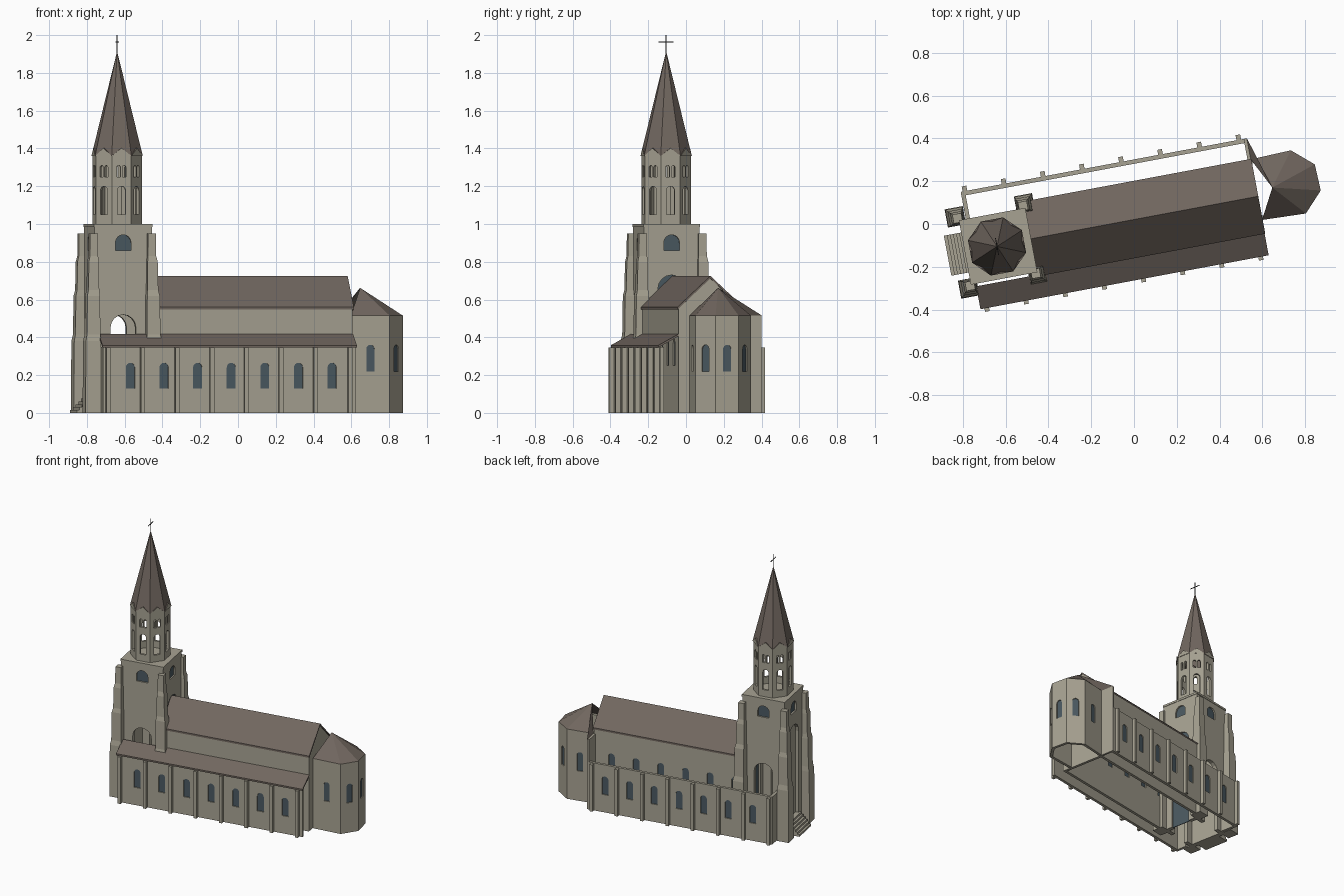
import bpy, bmesh, math
from mathutils import Vector

if "Cube" in bpy.data.objects:
    bpy.data.objects.remove(bpy.data.objects["Cube"])

def material(name, rgb):
    m = bpy.data.materials.new(name)
    m.diffuse_color = (*rgb, 1)
    m.use_nodes = True
    m.node_tree.nodes["Principled BSDF"].inputs["Base Color"].default_value = m.diffuse_color
    return m

STONE = material("stone", (0.39, 0.365, 0.29))
ROOF = material("roof_slate", (0.165, 0.135, 0.115))
GLASS = material("window_glass", (0.07, 0.10, 0.12))
IRON = material("iron", (0.03, 0.03, 0.03))

# All parts share one rotated frame: origin under the spire, +x along the nave
def build(name, verts, faces, mat):
    me = bpy.data.meshes.new(name)
    me.from_pydata([tuple(v) for v in verts], [], faces)
    bm = bmesh.new()
    bm.from_mesh(me)
    bmesh.ops.recalc_face_normals(bm, faces=bm.faces)
    bm.to_mesh(me)
    bm.free()
    if mat:
        me.materials.append(mat)
    ob = bpy.data.objects.new(name, me)
    ob.location = (-0.64, -0.105, 0)
    ob.rotation_euler = (0, 0, math.radians(10.6))
    bpy.context.collection.objects.link(ob)
    return ob

def loft(rings):
    n = len(rings[0])
    verts = [v for r in rings for v in r]
    faces = [tuple(range(n))[::-1], tuple(range(len(verts) - n, len(verts)))]
    for k in range(len(rings) - 1):
        for i in range(n):
            j = (i + 1) % n
            faces.append((k * n + i, k * n + j, k * n + n + j, k * n + n + i))
    return verts, faces

def box(name, x0, x1, y0, y1, z0, z1, mat=STONE):
    ring = lambda z: [(x0, y0, z), (x1, y0, z), (x1, y1, z), (x0, y1, z)]
    return build(name, *loft([ring(z0), ring(z1)]), mat)

def slab(name, pts, t, mat=ROOF):
    return build(name, *loft([[(x, y, z - t) for x, y, z in pts], pts]), mat)

# Arch-headed prism in a wall that runs from a to b, its inside on the left
def arch(a, b, s, w, z0, z1, t0, t1):
    a, b = Vector(a), Vector(b)
    d = (b - a).normalized()
    n = Vector((-d.y, d.x))
    r = w / 2
    prof = [(-r, z0), (r, z0)]
    prof += [(r * math.cos(i * math.pi / 8), z1 - r + r * math.sin(i * math.pi / 8)) for i in range(9)]
    at = lambda p, t: (*(a + d * (s + p[0]) + n * t), p[1])
    return loft([[at(p, t0) for p in prof], [at(p, t1) for p in prof]])

# Straight wall with arched openings: (distance, width, bottom, top, glazed, depth)
def wall(name, a, b, h, t=0.02, openings=(), z0=0.0):
    va, vb = Vector(a), Vector(b)
    d = (vb - va).normalized()
    n = Vector((-d.y, d.x)) * t
    ring = lambda z: [(*p, z) for p in (va, vb, vb + n, va + n)]
    ob = build(name, *loft([ring(z0), ring(h)]), STONE)
    if not openings:
        return ob
    cv, cf = [], []
    for i, (s, w, lo, hi, glazed, depth) in enumerate(openings):
        v, f = arch(a, b, s, w, lo, hi, -0.02, depth or t + 0.02)
        cf += [tuple(k + len(cv) for k in q) for q in f]
        cv += v
        if glazed:
            build(name + "_pane_%d" % i, *arch(a, b, s, w, max(lo, z0), hi, t * 0.35, t * 0.35 + 0.005), GLASS)
    cut = build("cutter", cv, cf, None)
    mod = ob.modifiers.new("openings", 'BOOLEAN')
    mod.operation, mod.solver, mod.object = 'DIFFERENCE', 'EXACT', cut
    bpy.context.view_layer.update()
    me = bpy.data.meshes.new_from_object(ob.evaluated_get(bpy.context.evaluated_depsgraph_get()))
    ob.modifiers.clear()
    ob.data = me
    bpy.data.objects.remove(cut)
    return ob

# Aisles: walls, end walls, buttresses and the one lean-to roof
WIN = [0.022 + 0.181 * i for i in range(7)]
wall("front_aisle_wall", (-0.125, -0.264), (1.235, -0.264), 0.35, 0.02,
     [(u + 0.125, 0.048, 0.13, 0.265, True, 0) for u in WIN])
wall("back_aisle_wall", (1.24, 0.282), (-0.12, 0.282), 0.35, 0.02,
     [(1.24 - u, 0.048, 0.13, 0.265, True, 0) for u in WIN])
wall("front_aisle_end", (-0.125, -0.17), (-0.125, -0.264), 0.35)
wall("back_aisle_end", (-0.12, 0.282), (-0.12, 0.15), 0.35)
for i in range(8):
    u = -0.1 + 0.186 * i
    box("front_buttress_%d" % i, u - 0.011, u + 0.011, -0.29, -0.26, 0, 0.345)
    box("back_buttress_%d" % i, u - 0.011, u + 0.011, 0.28, 0.306, 0, 0.345)
slab("aisle_roof", [(-0.13, -0.274, 0.358), (1.24, -0.274, 0.358), (1.24, -0.165, 0.418), (-0.13, -0.165, 0.418)], 0.012)

# Nave: clerestory walls, east gable and pitched roof
wall("nave_front_wall", (0.15, -0.165), (1.235, -0.165), 0.555, 0.02,
     [(u - 0.15, 0.048, 0.25, 0.39, True, 0) for u in WIN[1:]])
wall("nave_back_wall", (1.235, 0.177), (0.15, 0.177), 0.555, 0.02,
     [(1.235 - u, 0.048, 0.25, 0.39, True, 0) for u in WIN[1:]])
gable = [(-0.165, 0), (0.177, 0), (0.177, 0.552), (0.006, 0.712), (-0.165, 0.552)]
build("nave_gable", *loft([[(u, y, z) for y, z in gable] for u in (1.218, 1.238)]), STONE)
for side, v in (("front", -0.172), ("back", 0.184)):
    slab("nave_roof_" + side, [(0.13, v, 0.56), (1.243, v, 0.56), (1.243, 0.006, 0.725), (0.13, 0.006, 0.725)], 0.013)

# Apse: polygonal walls, with a taller stub beside the nave, and a faceted roof
APSE = [(1.24, -0.106), (1.447, -0.114), (1.535, -0.021), (1.53, 0.104), (1.432, 0.189), (1.24, 0.182)]
for i in range(5):
    a, b = APSE[i], APSE[i + 1]
    wall("apse_wall_%d" % i, a, b, 0.515, 0.02,
         [((Vector(b) - Vector(a)).length / 2, 0.044, 0.22, 0.36, True, 0)])
wall("apse_stub", (1.24, 0.18), (1.24, 0.282), 0.515, 0.015)
eave = [(x, y, 0.515) for x, y in APSE + [(1.24, 0.284)]]
build("apse_roof", eave + [(1.315, 0.034, 0.662)], [(i, i + 1, 7) for i in range(6)], ROOF)

# Tower: four walls with portals, belfry windows and a flat top
X0, X1, Y = -0.15, 0.16, 0.15
bell = (0.155, 0.085, 0.86, 0.943, True, 0)
passage = (0.155, 0.137, -0.02, 0.52, False, 0)
wall("tower_front", (X0, -Y), (X1, -Y), 0.995, 0.03, [bell, passage])
wall("tower_back", (X1, Y), (X0, Y), 0.995, 0.03, [bell, passage])
bell = (0.15, 0.085, 0.86, 0.943, True, 0)
wall("tower_east", (X1, -Y), (X1, Y), 0.995, 0.03, [bell, (0.15, 0.15, -0.02, 0.73, True, 0)])
wall("tower_west", (X0, Y), (X0, -Y), 0.995, 0.035, [bell, (0.15, 0.16, 0.09, 0.77, False, 0.022)])
box("tower_top", X0 - 0.003, X1 + 0.003, -Y - 0.003, Y + 0.003, 0.985, 1.0)

# Stepped corner buttresses
STAGES = [(0, 0.043), (0.38, 0.041), (0.415, 0.036), (0.62, 0.034), (0.65, 0.029),
          (0.80, 0.027), (0.83, 0.022), (0.95, 0.021)]
for cx in (-0.163, 0.16):
    for cy in (-0.163, 0.169):
        sx, sy = math.copysign(1, cx), math.copysign(1, cy)
        rings = []
        for z, h in STAGES:
            x, y = cx + sx * (h - 0.035) * 0.4, cy + sy * (h - 0.035) * 0.4
            rings.append([(x - h, y - h, z), (x + h, y - h, z), (x + h, y + h, z), (x - h, y + h, z)])
        build("tower_buttress", *loft(rings), STONE)

# Entrance steps
for i in range(6):
    box("entrance_step_%d" % i, -0.235 + 0.0145 * i, X0, -0.095, 0.095, 0.015 * i, 0.015 * (i + 1))

# Octagonal belfry with open arches
def octagon(r, z):
    return [Vector((r * math.cos(math.radians(22.5 + 45 * i)), r * math.sin(math.radians(22.5 + 45 * i)), z)) for i in range(8)]

drum = octagon(0.134, 0)
half = 0.134 * math.sin(math.pi / 8)
for i in range(8):
    wall("belfry_wall_%d" % i, drum[i].xy, drum[(i + 1) % 8].xy, 1.362, 0.016,
         [(half, 0.044, 1.05, 1.2, False, 0), (half - 0.015, 0.02, 1.25, 1.31, False, 0),
          (half + 0.015, 0.02, 1.25, 1.31, False, 0)], 0.998)

# Spire with a small gable over every belfry face
base = octagon(0.139, 1.36)
build("spire", base + [Vector((0, 0, 1.915))], [(i, (i + 1) % 8, 8) for i in range(8)], ROOF)
for i in range(8):
    a, b = base[i], base[(i + 1) % 8]
    mid = (a + b) / 2
    peak = mid + Vector((0, 0, 0.042))
    inner = Vector((mid.x * 0.85, mid.y * 0.85, peak.z))
    g = build("spire_gable_%d" % i, [a, b, peak, inner], [(0, 1, 2), (0, 2, 3), (1, 3, 2)], STONE)
    g.data.materials.append(ROOF)
    g.data.polygons[1].material_index = g.data.polygons[2].material_index = 1

# Cross
box("cross_post", -0.002, 0.002, -0.002, 0.002, 1.90, 2.0, IRON)
box("cross_arm", -0.002, 0.002, -0.04, 0.04, 1.961, 1.965, IRON)
